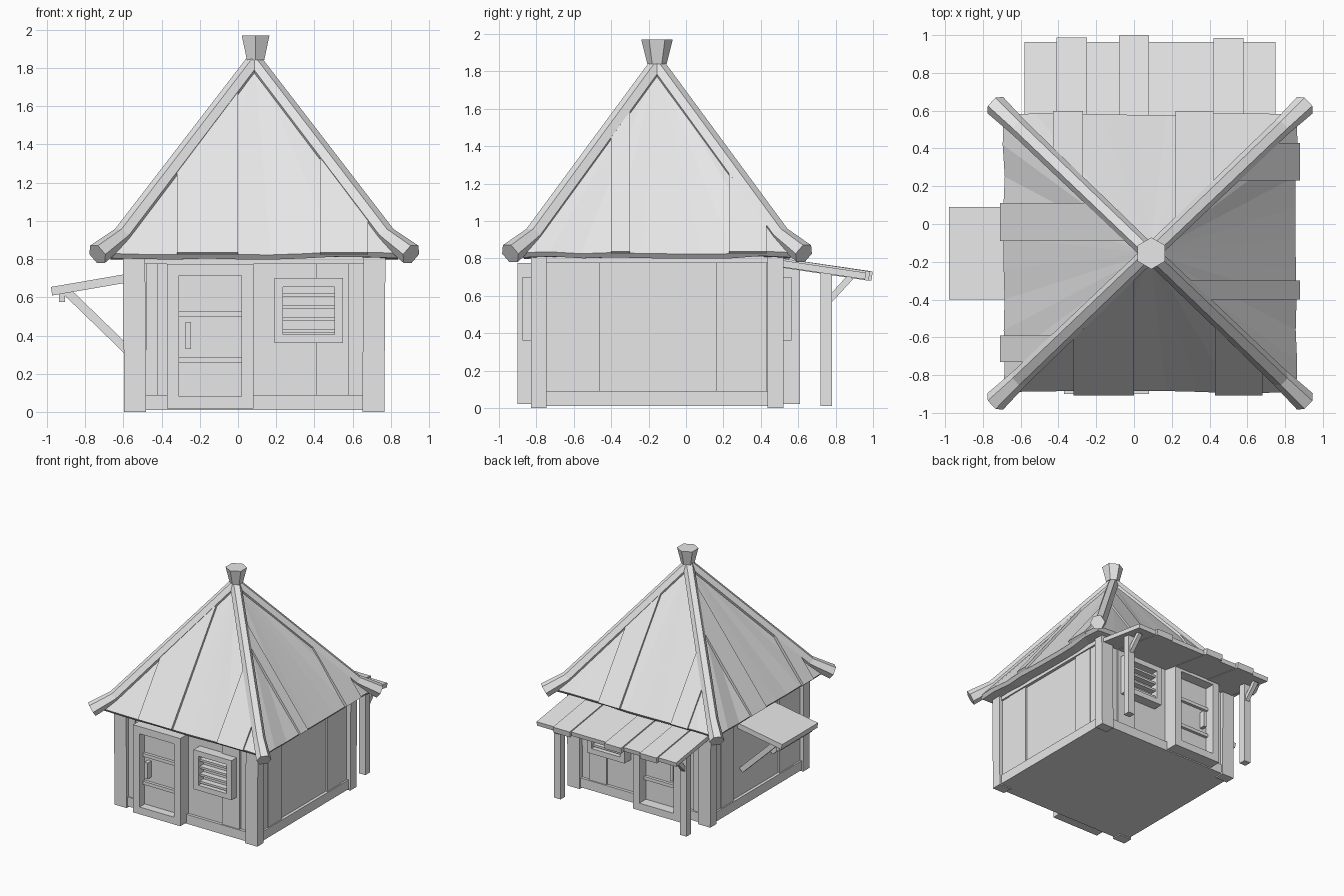
import bpy, bmesh, math, random
from mathutils import Vector, Matrix

random.seed(4)
if "Cube" in bpy.data.objects:
    bpy.data.objects.remove(bpy.data.objects["Cube"], do_unlink=True)

grey = bpy.data.materials.new("light_grey")
grey.use_nodes = True
grey.diffuse_color = (0.8, 0.8, 0.8, 1)
grey.node_tree.nodes["Principled BSDF"].inputs["Base Color"].default_value = (0.8, 0.8, 0.8, 1)

CX, CY = 0.085, -0.155       # centre of the hut
HX, HY = 0.68, 0.675         # half widths of the body


def finish(name, bm):
    bmesh.ops.recalc_face_normals(bm, faces=bm.faces)
    mesh = bpy.data.meshes.new(name)
    bm.to_mesh(mesh)
    bm.free()
    mesh.materials.append(grey)
    obj = bpy.data.objects.new(name, mesh)
    bpy.context.scene.collection.objects.link(obj)
    return obj


def add_box(bm, lo, hi):
    lo, hi = Vector(lo), Vector(hi)
    size = [abs(c) for c in hi - lo]
    bmesh.ops.create_cube(bm, size=1, matrix=Matrix.Translation((lo + hi) / 2) @ Matrix.Diagonal((*size, 1)))


def box(name, lo, hi):
    bm = bmesh.new()
    add_box(bm, lo, hi)
    return finish(name, bm)


def beam(name, p, q, width, height):
    """Square timber from p to q, its height kept as upright as possible."""
    p, q = Vector(p), Vector(q)
    d = (q - p).normalized()
    side = d.cross(Vector((0, 0, 1))).normalized()
    rot = Matrix((d, side, side.cross(d))).transposed().to_4x4()
    bm = bmesh.new()
    bmesh.ops.create_cube(bm, size=1, matrix=Matrix.Translation((p + q) / 2) @ rot
                          @ Matrix.Diagonal(((q - p).length, width, height, 1)))
    return finish(name, bm)


def frame(name, x, z, y, bar):
    """Rectangular frame lying in the xz plane."""
    bm = bmesh.new()
    for x0, x1 in ((x[0], x[0] + bar), (x[1] - bar, x[1])):
        add_box(bm, (x0, y[0], z[0]), (x1, y[1], z[1]))
    for z0, z1 in ((z[0], z[0] + bar), (z[1] - bar, z[1])):
        add_box(bm, (x[0] + bar, y[0], z0), (x[1] - bar, y[1], z1))
    return finish(name, bm)


# Walls
box("wall_core", (CX - HX + .04, CY - HY + .04, .01), (CX + HX - .04, CY + HY - .04, .82))

# Corner posts, slightly crooked
for sx in (-1, 1):
    for sy in (-1, 1):
        post = box("corner_post", (CX + sx * HX, CY + sy * HY, 0),
                   (CX + sx * (HX - .115), CY + sy * (HY - .085), .82))
        for v in post.data.vertices:
            if v.co.z > .5:
                v.co.x += sx * .006

# Sill and top beams on all sides
for z0, z1 in ((.01, .09), (.775, .82)):
    for s in (-1, 1):
        box("long_beam", (CX - .58, CY + s * (HY - .06), z0), (CX + .58, CY + s * (HY - .015), z1))
        box("cross_beam", (CX + s * (HX - .06), CY - .6, z0), (CX + s * (HX - .015), CY + .6, z1))

# Wall planks, a little proud of the core
for s in (-1, 1):
    for a, b in ((-.48, -.42), (.41, .58)):
        box("wall_plank", (a, CY + s * (HY - .05), .09), (b, CY + s * (HY - .025), .775))
    for a, b in ((-.75, -.65), (-.65, -.46), (.16, .34), (.34, .43)):
        lift = .025 if b - a > .15 else .03
        box("side_plank", (CX + s * (HX - .05), a, .09), (CX + s * (HX - lift), b, .775))

# Door and louvred window, repeated on front and back
for s in (-1, 1):
    def y(d):
        return CY + s * d
    reach = .745 if s < 0 else .765
    frame("door_frame", (-.37, .08), (.02, .775), (y(.62), y(reach)), .062)
    box("door_leaf", (-.31, y(.62), .08), (.02, y(.675), .715))
    for z0 in (.26, .5):
        box("door_rail", (-.31, y(.66), z0), (.02, y(.7), z0 + .028))
    box("door_handle", (-.275, y(.66), .33), (-.245, y(.725), .47))
    frame("window_frame", (.19, .55), (.36, .70), (y(.62), y(.72)), .045)
    box("window_back", (.23, y(.62), .4), (.51, y(.65), .66))
    for i in range(4):
        z = .425 + i * .063
        beam("window_slat", (.235, y(.675), z), (.505, y(.675), z), .05, .018).rotation_euler = (0, 0, 0)

# Roof shell with a wavy eave
RX, RY, TOP, EAVE = .775, .735, 1.84, .83
bm = bmesh.new()
corners = [(-1, -1), (1, -1), (1, 1), (-1, 1)]
upper, lower = [], []
steps = 9
for i in range(4):
    (ax, ay), (bx, by) = corners[i], corners[(i + 1) % 4]
    for k in range(steps):
        t = k / steps
        x, yy = ax + (bx - ax) * t, ay + (by - ay) * t
        w = random.uniform(-.009, .009) if k else 0
        grow = 1 + w
        upper.append(bm.verts.new((CX + x * RX * grow, CY + yy * RY * grow, EAVE + w)))
        lower.append(bm.verts.new((CX + x * (RX - .02) * grow, CY + yy * (RY - .02) * grow, EAVE - .025 + w)))
apex = bm.verts.new((CX, CY, TOP))
under = bm.verts.new((CX, CY, EAVE - .02))
n = len(upper)
for i in range(n):
    j = (i + 1) % n
    bm.faces.new((upper[i], upper[j], apex))
    bm.faces.new((lower[j], lower[i], under))
    bm.faces.new((lower[i], lower[j], upper[j], upper[i]))
finish("roof", bm)


# Raised roof planks trimmed at the hips
def roof_plank(out, a, b):
    out = Vector(out)
    along = Vector((abs(out.y), abs(out.x), 0))
    depth, half = (RX, RY) if out.x else (RY, RX)
    a, b = a - along.dot((CX, CY, 0)), b - along.dot((CX, CY, 0))

    def spot(t, f):
        return Vector((CX, CY, TOP)) + along * t + out * depth * f - Vector((0, 0, (TOP - EAVE) * f))
    normal = (out * (TOP - EAVE) + Vector((0, 0, depth))).normalized()
    base = [spot(a, 1.005), spot(b, 1.005), spot(b, abs(b) / half), spot(a, abs(a) / half)]
    bm = bmesh.new()
    low = [bm.verts.new(p - normal * .005) for p in base]
    high = [bm.verts.new(p + normal * .018) for p in base]
    bm.faces.new(low)
    bm.faces.new(high)
    for i in range(4):
        j = (i + 1) % 4
        bm.faces.new((low[i], low[j], high[j], high[i]))
    finish("roof_plank", bm)


for out, spans in (((0, -1, 0), ((-.32, 0), (.43, .68))),
                   ((0, 1, 0), ((-.43, -.27), (.22, .42))),
                   ((-1, 0, 0), ((-.09, .11), (-.73, -.59))),
                   ((1, 0, 0), ((-.40, -.30), (.23, .43)))):
    for a, b in spans:
        roof_plank(out, a, b)

# Hip poles: six-sided, flaring out at the eave
for sx, sy in corners:
    path = [Vector((CX + sx * r, CY + sy * r * .957, z)) for r, z in ((0, 1.83), (.69, .925), (.82, .825))]
    side = Vector((-sy * .957, sx, 0)).normalized()
    bm = bmesh.new()
    rings = []
    for i, (p, rad) in enumerate(zip(path, (.045, .05, .06))):
        d = (path[min(i + 1, 2)] - path[max(i - 1, 0)]).normalized()
        up = side.cross(d)
        rings.append([bm.verts.new(p + rad * (side * math.cos(k * math.pi / 3) + up * math.sin(k * math.pi / 3)))
                      for k in range(6)])
    for r0, r1 in zip(rings, rings[1:]):
        for k in range(6):
            j = (k + 1) % 6
            bm.faces.new((r0[k], r0[j], r1[j], r1[k]))
    bm.faces.new(rings[0])
    bm.faces.new(rings[-1])
    finish("hip_pole", bm)

# Finial
bm = bmesh.new()
bmesh.ops.create_cone(bm, cap_ends=True, segments=6, radius1=.052, radius2=.084, depth=.13,
                      matrix=Matrix.Translation((CX + .007, CY, 1.905)))
finish("finial", bm)

# Back porch roof with overlapping planks, posts and braces
beam("porch_roof", (.085, .49, .775), (.085, .96, .705), 1.33, .036)
for x, end in ((-.33, .985), (0, .995), (.5, .98)):
    beam("porch_plank", (x, .5, .777), (x, end, .705), .16, .05)
for x in (-.52, .68):
    box("porch_post", (x - .03, .72, .01), (x + .03, .78, .725))
    beam("porch_brace", (x, .76, .57), (x, .88, .7), .035, .035)

# Side awning with braces
beam("awning", (-.55, -.155, .705), (-.975, -.155, .632), .49, .045)
box("awning_batten", (-.935, -.38, .575), (-.905, .07, .63))
for yy in (-.36, .05):
    beam("awning_brace", (-.57, yy, .315), (-.9, yy, .635), .035, .045)
